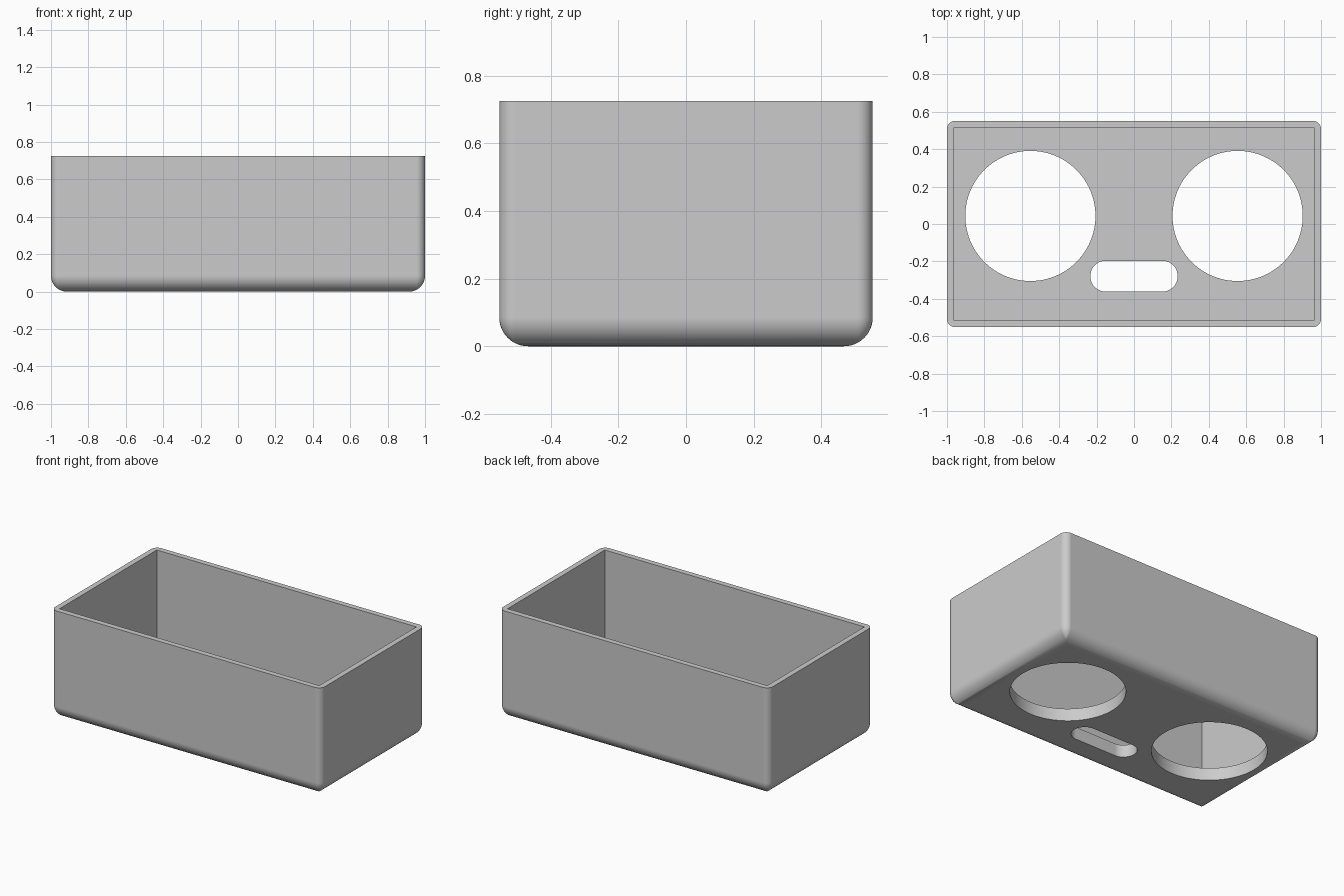
import bpy
import bmesh
from math import sin, cos, pi, radians

if "Cube" in bpy.data.objects:
    bpy.data.objects.remove(bpy.data.objects["Cube"])

HX, HY, HEIGHT = 1.0, 0.552, 0.725     # outer half sizes and height
WALL, FLOOR = 0.037, 0.083             # wall and floor thickness
CORNER, FILLET = 0.045, 0.085          # upright corner and bottom edge radii

grey = bpy.data.materials.new("light grey")
grey.use_nodes = True
grey.diffuse_color = (0.6, 0.6, 0.6, 1)
grey.node_tree.nodes["Principled BSDF"].inputs["Base Color"].default_value = (0.6, 0.6, 0.6, 1)


def rounded_rect(hx, hy, r, steps):
    """Outline of a rectangle with round corners, counter-clockwise."""
    pts = []
    for k, (sx, sy) in enumerate([(1, 1), (-1, 1), (-1, -1), (1, -1)]):
        for i in range(steps + 1):
            a = (k + i / steps) * pi / 2
            pts.append((sx * (hx - r) + r * cos(a), sy * (hy - r) + r * sin(a)))
    return pts


def loft(name, levels):
    """Closed solid through a stack of (outline, z) levels."""
    bm = bmesh.new()
    rings = [[bm.verts.new((x, y, z)) for x, y in pts] for pts, z in levels]
    n = len(rings[0])
    for low, high in zip(rings, rings[1:]):
        for i in range(n):
            j = (i + 1) % n
            bm.faces.new((low[i], low[j], high[j], high[i]))
    bm.faces.new(rings[0][::-1])
    bm.faces.new(rings[-1])
    bmesh.ops.remove_doubles(bm, verts=bm.verts, dist=1e-5)
    bmesh.ops.recalc_face_normals(bm, faces=bm.faces)
    mesh = bpy.data.meshes.new(name)
    bm.to_mesh(mesh)
    bm.free()
    mesh.materials.append(grey)
    obj = bpy.data.objects.new(name, mesh)
    bpy.context.collection.objects.link(obj)
    return obj


def prism(name, pts, z0, z1, cx=0, cy=0):
    moved = [(x + cx, y + cy) for x, y in pts]
    return loft(name, [(moved, z0), (moved, z1)])


# Outer shell with a rounded bottom edge
levels = []
for i in range(13):
    a = i / 12 * pi / 2
    inset = FILLET * (1 - sin(a))
    outline = rounded_rect(HX - inset, HY - inset, max(CORNER - inset, 0), 8)
    levels.append((outline, FILLET * (1 - cos(a))))
levels.append((rounded_rect(HX, HY, CORNER, 8), HEIGHT))
box = loft("open_box", levels)

# Cavity, two round floor openings and a slot
circle = [(0.348 * cos(i * pi / 48), 0.348 * sin(i * pi / 48)) for i in range(96)]
ix, iy = HX - WALL, HY - WALL
cutters = [prism("cavity", [(ix, iy), (-ix, iy), (-ix, -iy), (ix, -iy)], FLOOR, HEIGHT + 0.2)]
for side in (-1, 1):
    cutters.append(prism("round_opening", circle, -0.2, 0.3, side * 0.554, 0.043))
cutters.append(prism("slot", rounded_rect(0.233, 0.082, 0.08, 12), -0.2, 0.3, 0, -0.279))

bpy.ops.object.select_all(action="DESELECT")
bpy.context.view_layer.objects.active = box
box.select_set(True)
for cutter in cutters:
    cutter.hide_render = True
    mod = box.modifiers.new("cut", "BOOLEAN")
    mod.operation = "DIFFERENCE"
    mod.solver = "EXACT"
    mod.object = cutter
    bpy.ops.object.modifier_apply(modifier=mod.name)
    bpy.data.objects.remove(cutter)

# Smooth fillets, crisp rims
bpy.ops.object.shade_smooth_by_angle(angle=radians(30))
weighted = box.modifiers.new("weighted_normals", "WEIGHTED_NORMAL")
weighted.keep_sharp = True
